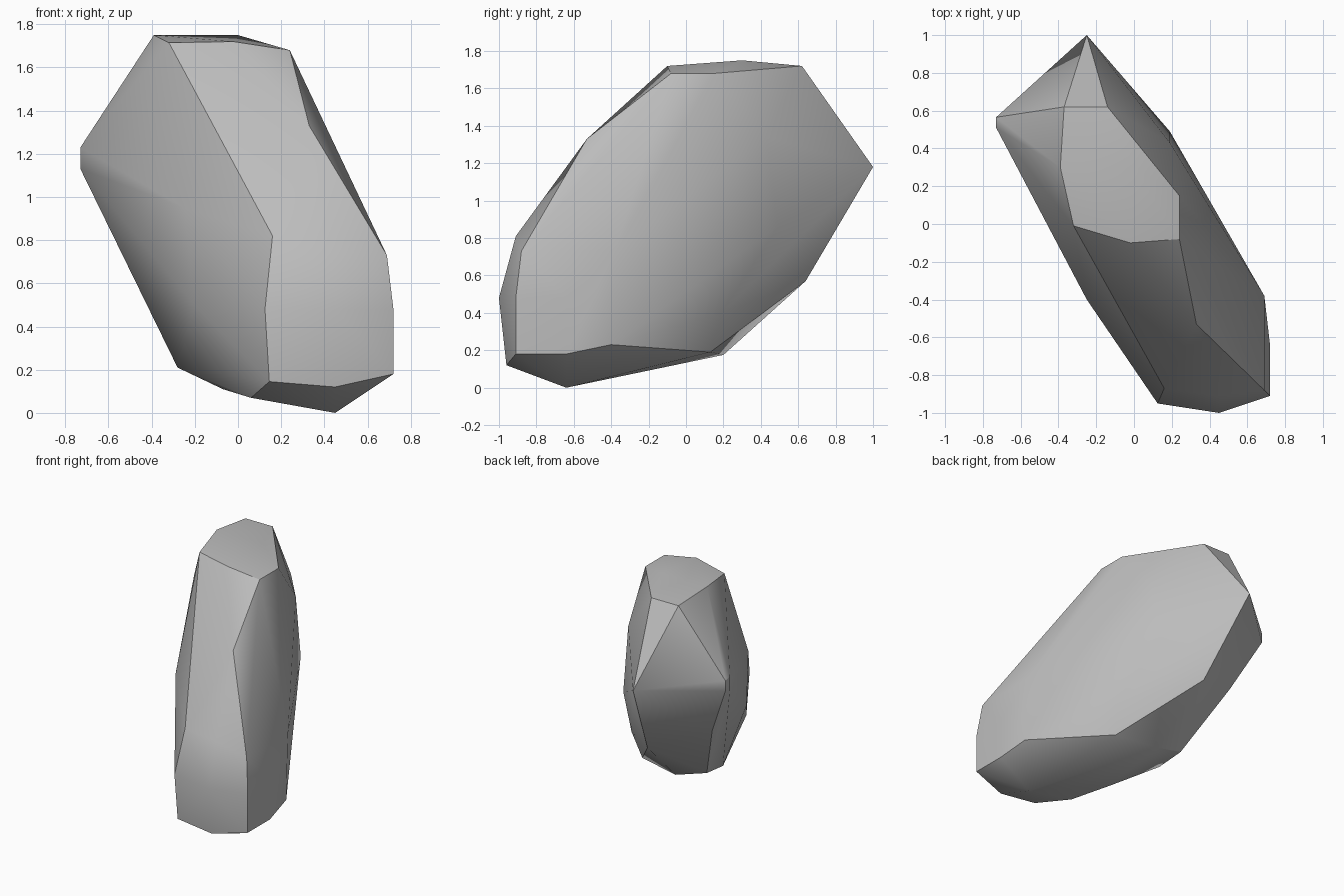
import bpy, bmesh, math

cube = bpy.data.objects.get("Cube")
if cube:
    bpy.data.objects.remove(cube, do_unlink=True)

# Stone colour
stone = bpy.data.materials.new("stone grey")
stone.use_nodes = True
grey = (0.5, 0.5, 0.5, 1)
stone.diffuse_color = grey
stone.node_tree.nodes["Principled BSDF"].inputs["Base Color"].default_value = grey

# Corners of the rock, grouped by side
crown = [(-.37, .62, 1.72), (-.14, .62, 1.72), (.24, .15, 1.68), (.24, -.08, 1.68),
         (-.02, -.10, 1.72), (-.32, -.01, 1.715), (-.39, .30, 1.75), (0, .30, 1.75)]
back = [(-.25, 1.0, 1.18), (-.73, .565, 1.22), (-.73, .565, 1.14),
        (-.73, .51, 1.23), (-.73, .51, 1.13), (-.12, .64, .57), (-.53, .44, .73)]
base = [(.45, -.64, 0), (.06, -.63, .07), (-.07, -.35, .11), (-.28, -.05, .21),
        (-.296, .17, .243), (-.05, .20, .175), (.28, .13, .19), (.69, -.40, .23),
        (.72, -.64, .18)]
front = [(.145, -.94, .145), (.45, -.96, .12), (.72, -.91, .18), (.125, -.95, .48),
         (.45, -1.0, .48), (.72, -.91, .48), (.16, -.87, .82), (.45, -.91, .81),
         (.69, -.88, .73), (.33, -.53, 1.33)]
flanks = [(.69, -.38, .73), (.72, -.64, .48), (.19, .49, .86), (.19, .43, 1.34),
          (.33, .19, .40), (-.25, -.40, .95), (-.20, -.45, .50)]

# Wrap the corners in a convex shell
bm = bmesh.new()
for p in crown + back + base + front + flanks:
    bm.verts.new(p)
bmesh.ops.convex_hull(bm, input=bm.verts[:], use_existing_faces=False)
loose = [v for v in bm.verts if not v.link_faces]
bmesh.ops.delete(bm, geom=loose, context='VERTS')
bmesh.ops.recalc_face_normals(bm, faces=bm.faces[:])

mesh = bpy.data.meshes.new("rock")
bm.to_mesh(mesh)
bm.free()
mesh.materials.append(stone)
rock = bpy.data.objects.new("rock", mesh)
bpy.context.collection.objects.link(rock)

# Soft facets, crisp main edges
bpy.ops.object.select_all(action='DESELECT')
rock.select_set(True)
bpy.context.view_layer.objects.active = rock
bpy.ops.object.shade_smooth_by_angle(angle=math.radians(30))
